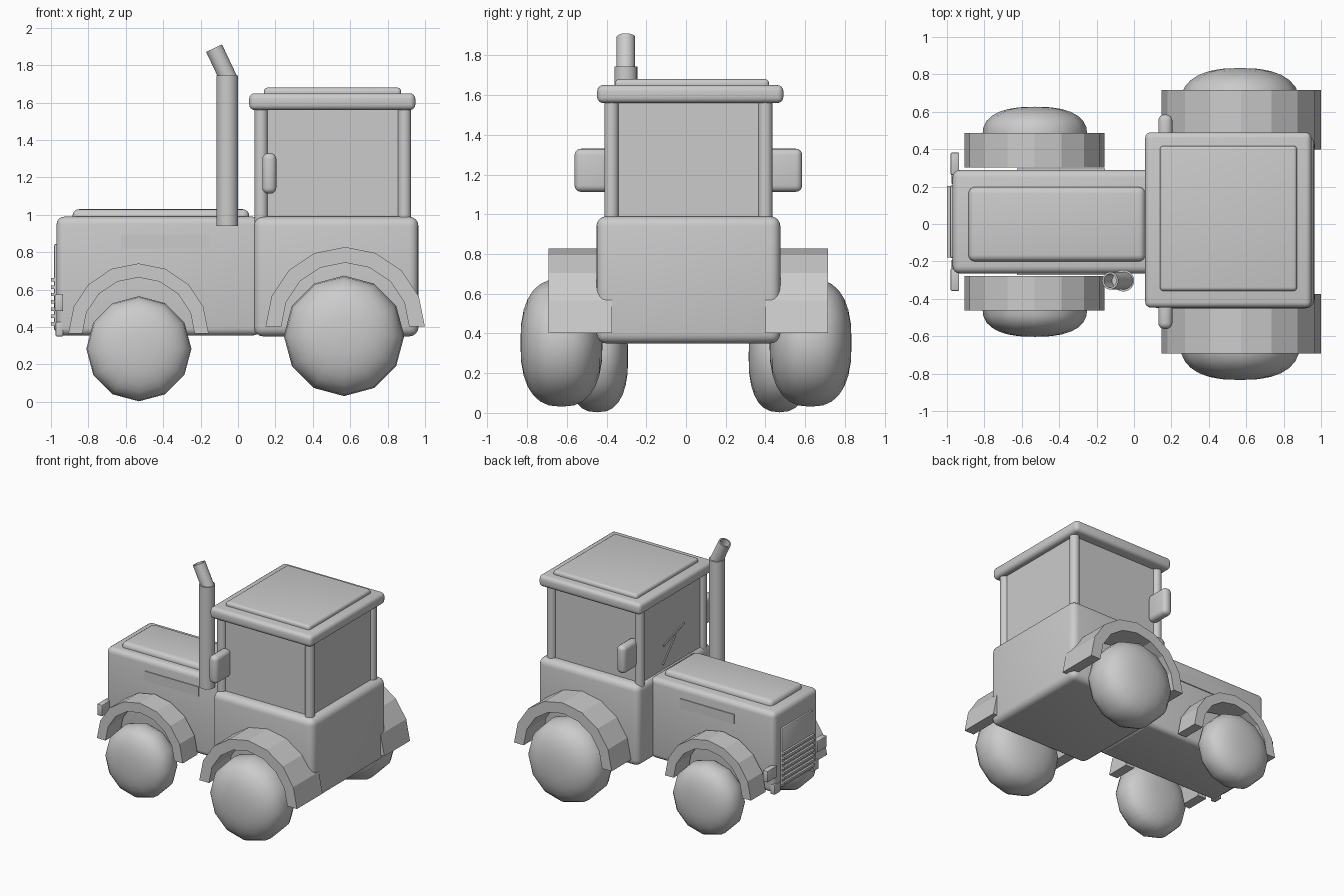
import bpy, bmesh, math
from mathutils import Matrix, Vector

if "Cube" in bpy.data.objects:
    bpy.data.objects.remove(bpy.data.objects["Cube"])

YC = 0.012  # centre line of the bodywork


def finish(name, bm, angle=40):
    bmesh.ops.recalc_face_normals(bm, faces=bm.faces[:])
    me = bpy.data.meshes.new(name)
    bm.to_mesh(me)
    bm.free()
    ob = bpy.data.objects.new(name, me)
    bpy.context.collection.objects.link(ob)
    bpy.ops.object.select_all(action='DESELECT')
    ob.select_set(True)
    bpy.context.view_layer.objects.active = ob
    bpy.ops.object.shade_smooth_by_angle(angle=math.radians(angle))
    return ob


def box(name, x, y, z, bevel=0.0, seg=4):
    """Box from (min, max) ranges, with rounded edges."""
    bm = bmesh.new()
    size = Vector((x[1] - x[0], y[1] - y[0], z[1] - z[0]))
    mid = Vector((sum(x) / 2, sum(y) / 2, sum(z) / 2))
    bmesh.ops.create_cube(bm, size=1, matrix=Matrix.Translation(mid) @ Matrix.Diagonal((*size, 1)))
    if bevel:
        bmesh.ops.bevel(bm, geom=bm.edges[:], offset=bevel, segments=seg, profile=0.5, affect='EDGES')
    return finish(name, bm)


def lathe(name, profile, n, matrix, angle=40):
    """Revolve (radius, height) points around local z."""
    bm = bmesh.new()
    rings = []
    for r, h in profile:
        if r < 1e-5:
            rings.append([bm.verts.new(matrix @ Vector((0, 0, h)))] * n)
        else:
            rings.append([bm.verts.new(matrix @ Vector((r * math.cos(2 * math.pi * i / n),
                                                        r * math.sin(2 * math.pi * i / n), h)))
                          for i in range(n)])
    for a, b in zip(rings, rings[1:]):
        for i in range(n):
            j = (i + 1) % n
            bm.faces.new(list(dict.fromkeys((a[i], a[j], b[j], b[i]))))
    return finish(name, bm, angle)


def rod(name, p, q, r, n=16):
    p, q = Vector(p), Vector(q)
    m = Matrix.Translation(p) @ (q - p).to_track_quat('Z', 'Y').to_matrix().to_4x4()
    length = (q - p).length
    return lathe(name, [(0, 0), (r, 0), (r, length), (0, length)], n, m)


def wheel(name, x, y, z, radius, half):
    """Bulging twelve-sided tyre."""
    e = 2 / 2.5
    steps = 14
    prof = []
    for k in range(steps + 1):
        t = math.pi * k / steps
        s, c = max(math.sin(t), 0), math.cos(t)
        r = 0 if k in (0, steps) else radius * s ** e
        prof.append((r, half * math.copysign(abs(c) ** e, c)))
    lathe(name, prof, 12, Matrix.Translation((x, y, z)) @ Matrix.Rotation(math.pi / 2, 4, 'X'), 60)


def fender(name, x, z, outer, inner, y0, y1, n=8):
    """Half-ring arch extruded sideways."""
    bm = bmesh.new()
    cols = []
    for i in range(n + 1):
        a = math.pi * i / n
        cols.append([bm.verts.new((x + r * math.cos(a), y, z + r * math.sin(a)))
                     for r, y in ((inner, y0), (outer, y0), (outer, y1), (inner, y1))])
    for a, b in zip(cols, cols[1:]):
        for k in range(4):
            l = (k + 1) % 4
            bm.faces.new((a[k], a[l], b[l], b[k]))
    bm.faces.new(cols[0])
    bm.faces.new(cols[-1])
    finish(name, bm, 15)


def span(side, a, b):
    """Mirrored y range about the centre line."""
    return tuple(sorted((YC + side * a, YC + side * b)))


# Bodywork
box("hood", (-0.97, 0.12), span(1, -0.277, 0.277), (0.355, 0.99), 0.04)
box("hood_panel", (-0.885, 0.06), (-0.20, 0.198), (0.95, 1.03), 0.035)
box("cab_base", (0.085, 0.965), span(1, -0.463, 0.463), (0.35, 0.99), 0.05)
box("cab_glass", (0.115, 0.90), span(1, -0.392, 0.392), (0.97, 1.58))
box("roof", (0.06, 0.948), (-0.447, 0.49), (1.56, 1.65), 0.03)
box("roof_panel", (0.138, 0.872), (-0.358, 0.418), (1.62, 1.68), 0.02)

# Cab pillars
for px in (0.124, 0.89):
    for s in (-1, 1):
        rod("cab_pillar", (px, YC + s * 0.387, 0.96), (px, YC + s * 0.387, 1.59), 0.036)

# Paired side parts
for s in (-1, 1):
    box("side_vent", (-0.625, -0.155), span(s, 0.25, 0.284), (0.82, 0.895))
    box("mirror", (0.13, 0.205), span(s, 0.38, 0.573), (1.113, 1.33), 0.032)
    box("headlight", (-0.98, -0.935), span(s, 0.25, 0.37), (0.485, 0.575), 0.006, 2)
    box("lower_lamp", (-0.975, -0.935), span(s, 0.20, 0.275), (0.35, 0.428), 0.006, 2)
    fender("front_fender", -0.532, 0.365, 0.375, 0.30, *span(s, 0.29, 0.475))
    fender("rear_fender", 0.573, 0.402, 0.426, 0.342, *span(s, 0.385, 0.704))
    wheel("front_wheel", -0.53, YC + s * 0.459, 0.284, 0.281, 0.156)
    wheel("rear_wheel", 0.567, s * 0.627, 0.353, 0.322, 0.207)

# Grille with slats
box("grille_panel", (-0.984, -0.95), span(1, -0.195, 0.195), (0.38, 0.845), 0.012, 2)
for i in range(7):
    z = 0.418 + i * 0.039
    box("grille_slat", (-1.0, -0.97), span(1, -0.19, 0.19), (z - 0.009, z + 0.009))

# Exhaust stack with an angled open tip
EX, EY = -0.057, -0.303
rod("exhaust_pipe", (EX, EY, 0.94), (EX, EY, 1.745), 0.058, 24)
start, end = Vector((EX + 0.01, EY, 1.72)), Vector((-0.128, EY, 1.891))
tip = Matrix.Translation(start) @ (end - start).to_track_quat('Z', 'Y').to_matrix().to_4x4()
L = (end - start).length
lathe("exhaust_tip", [(0, 0), (0.047, 0), (0.047, L), (0.036, L), (0.036, L - 0.1), (0, L - 0.1)], 24, tip)

# Windscreen wiper
rod("wiper_arm", (0.108, 0.13, 1.03), (0.108, -0.02, 1.20), 0.006, 8)
rod("wiper_blade", (0.105, 0.13, 1.18), (0.105, -0.13, 1.26), 0.007, 8)
